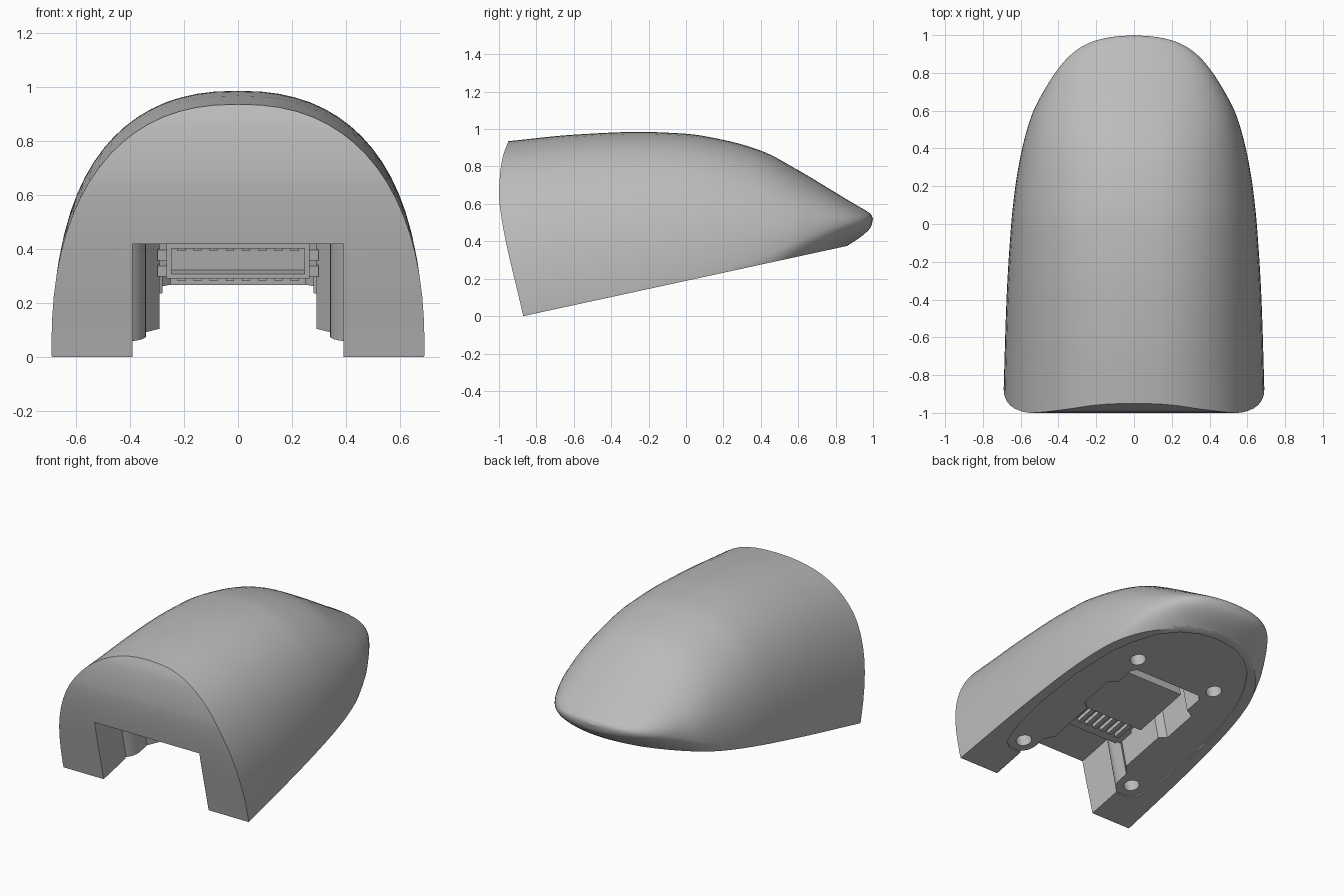
import bpy, bmesh, math
from mathutils import Matrix, Vector

old = bpy.data.objects.get("Cube")
if old:
    bpy.data.objects.remove(old, do_unlink=True)

grey = bpy.data.materials.new("plain grey")
grey.use_nodes = True
grey.diffuse_color = (0.5, 0.5, 0.5, 1)
grey.node_tree.nodes["Principled BSDF"].inputs["Base Color"].default_value = (0.5, 0.5, 0.5, 1)

# Frame lying on the sloping base: x across, v along the base, n into the body
TILT = math.atan2(0.375, 1.73)
BASE = Matrix.Translation((0, -0.87, 0)) @ Matrix.Rotation(TILT, 4, 'X')


def curve(table, t):
    """Smooth interpolation through (position, value) pairs."""
    n = len(table) - 1
    t = max(table[0][0], min(table[-1][0], t))
    i = max(k for k in range(n) if table[k][0] <= t)
    d = [(table[k + 1][1] - table[k][1]) / (table[k + 1][0] - table[k][0]) for k in range(n)]

    def slope(k):
        if k == 0 or k == n:
            return d[min(k, n - 1)]
        a, b = d[k - 1], d[k]
        return 2 * a * b / (a + b) if a * b > 0 else 0
    (t0, p0), (t1, p1) = table[i], table[i + 1]
    h = t1 - t0
    s = (t - t0) / h
    return (p0 * (2 * s**3 - 3 * s**2 + 1) + p1 * (3 * s**2 - 2 * s**3)
            + h * slope(i) * (s**3 - 2 * s**2 + s) + h * slope(i + 1) * (s**3 - s**2))


def finish(name, bm):
    bmesh.ops.recalc_face_normals(bm, faces=bm.faces)
    me = bpy.data.meshes.new(name)
    bm.to_mesh(me)
    bm.free()
    me.materials.append(grey)
    ob = bpy.data.objects.new(name, me)
    bpy.context.collection.objects.link(ob)
    return ob


def prism(bm, outline, n0, n1):
    """Extrude an (x, v) outline along n."""
    lo = [bm.verts.new(BASE @ Vector((x, v, n0))) for x, v in outline]
    hi = [bm.verts.new(BASE @ Vector((x, v, n1))) for x, v in outline]
    bm.faces.new(lo)
    bm.faces.new(hi)
    for i in range(len(lo)):
        j = (i + 1) % len(lo)
        bm.faces.new((lo[i], lo[j], hi[j], hi[i]))


def boxes(name, items):
    """One object from boxes given as x0, x1, v0, v1, n0, n1."""
    bm = bmesh.new()
    for x0, x1, v0, v1, n0, n1 in items:
        prism(bm, [(x0, v0), (x1, v0), (x1, v1), (x0, v1)], n0, n1)
    return finish(name, bm)


def mirrored(half):
    return half + [(-x, v) for x, v in reversed(half) if abs(x) > 1e-6]


def circle(cx, cv, r, a0=0, a1=360, steps=24):
    return [(cx + r * math.cos(math.radians(a0 + (a1 - a0) * k / steps)),
             cv + r * math.sin(math.radians(a0 + (a1 - a0) * k / steps))) for k in range(steps)]


# Side, plan and underside curves of the body along y
TOP = [(-0.95, 0.935), (-0.6, 0.97), (-0.25, 0.985), (0, 0.975), (0.2, 0.942), (0.4, 0.885),
       (0.6, 0.78), (0.8, 0.66), (0.9, 0.6), (0.96, 0.565), (0.99, 0.543), (1, 0.52)]
WIDTH = [(-0.87, 0.69), (-0.4, 0.675), (0, 0.65), (0.2, 0.628), (0.4, 0.592), (0.58, 0.54),
         (0.7, 0.48), (0.83, 0.395), (0.9, 0.33), (0.96, 0.235), (0.99, 0.12), (1, 0)]
WIDEST = [(-0.87, 0.02), (0.1, 0.23), (0.4, 0.315), (0.6, 0.40), (0.8, 0.48), (1, 0.52)]
UNDER = [(-0.87, -0.3), (0.1, -0.09), (0.4, 0.03), (0.6, 0.19), (0.7, 0.26), (0.8, 0.33),
         (0.86, 0.375), (0.9, 0.40), (0.96, 0.445), (0.99, 0.48), (1, 0.52)]
FRONT = [(0, -0.87), (0.55, -0.99), (0.65, -1.0), (0.75, -0.995), (0.85, -0.98), (0.935, -0.95)]
M, STATIONS = 72, 52


def section(y):
    w, zm, zt, zl = (curve(c, y) for c in (WIDTH, WIDEST, TOP, UNDER))
    e = 2 / (2.35 - 0.3 * max(0, min(1, y)))
    pts = []
    for j in range(M):
        a = 2 * math.pi * j / M
        c, s = math.cos(a), math.sin(a)
        p = e if s > 0 else 1
        x = math.copysign(abs(c) ** p, c) * w if abs(c) > 1e-9 else 0
        pts.append((x, y, zm + (zt - zm) * s ** p if s > 0 else zm + (zm - zl) * s))
    return pts


# Body: lofted sections, the first one bent to the curved front face
bm = bmesh.new()
first = [(x, curve(FRONT, z) if z > 0 else -0.87 - 0.217 * z, z) for x, _, z in section(-0.95)]
rings = [first] + [section(1 - 1.78 * (1 - k / STATIONS) ** 2) for k in range(STATIONS)]
rings = [[bm.verts.new(p) for p in r] for r in rings]
for a, b in zip(rings, rings[1:]):
    for j in range(M):
        bm.faces.new((a[j], a[(j + 1) % M], b[(j + 1) % M], b[j]))
tip = bm.verts.new((0, 1, 0.52))
for j in range(M):
    bm.faces.new((rings[-1][j], rings[-1][(j + 1) % M], tip))
for j in range(-M // 4, M // 4):
    quad = [rings[0][k % M] for k in (j, j + 1, M // 2 - j - 1, M // 2 - j)]
    bm.faces.new(list(dict.fromkeys(quad)))
# Slice off the sloping base
bmesh.ops.bisect_plane(bm, geom=bm.verts[:] + bm.edges[:] + bm.faces[:], dist=1e-5,
                       plane_co=(0, -0.87, 0), plane_no=BASE.to_3x3() @ Vector((0, 0, 1)),
                       clear_inner=True)
bmesh.ops.holes_fill(bm, edges=[e for e in bm.edges if e.is_boundary], sides=0)
body = finish("body_shell", bm)

# Shallow base panel recess
bm = bmesh.new()
prism(bm, mirrored([(0.3, 0.235), (0.48, 0.235), (0.53, 0.27), (0.555, 0.34), (0.575, 0.45),
                    (0.59, 0.7), (0.575, 1.0), (0.52, 1.28), (0.46, 1.43), (0.37, 1.57),
                    (0.26, 1.66), (0.14, 1.71), (0, 1.725)]), -0.1, 0.008)
panel_cut = finish("panel_cutter", bm)

# Front notch and cavity, leaving the round screw bosses standing
bm = bmesh.new()
half = [(0.39, -0.3)] + circle(0.44, 0.33, 0.1, 240, 165, 8)
half += [(0.34, 0.40), (0.29, 0.46), (0.29, 0.78), (0.34, 0.81), (0.34, 1.05), (0.28, 1.08),
         (0.28, 1.2), (0.25, 1.23)]
prism(bm, mirrored(half), -0.1, 0.43)
cavity_cut = finish("cavity_cutter", bm)

# Screw holes
bm = bmesh.new()
for side in (-1, 1):
    for x, v in ((0.44, 0.33), (0.31, 1.31)):
        prism(bm, circle(side * x, v, 0.05), -0.1, 0.2)
hole_cut = finish("screw_hole_cutter", bm)

bpy.context.view_layer.objects.active = body
for cutter in (panel_cut, cavity_cut, hole_cut):
    mod = body.modifiers.new("cut", 'BOOLEAN')
    mod.operation, mod.solver, mod.object = 'DIFFERENCE', 'EXACT', cutter
    bpy.ops.object.modifier_apply(modifier=mod.name)
    bpy.data.objects.remove(cutter, do_unlink=True)
bpy.ops.object.select_all(action='DESELECT')
body.select_set(True)
bpy.ops.object.shade_smooth_by_angle(angle=math.radians(30))

# Inner board, hanging block and connector
boxes("circuit_board", [(-0.285, 0.285, 0.43, 1.2, 0.335, 0.365)])
boxes("component_block", [(-0.25, 0.25, 0.68, 1.08, 0.125, 0.34)])
boxes("connector_housing", [
    (-0.265, 0.265, 0.43, 0.62, 0.205, 0.222), (-0.265, 0.265, 0.43, 0.62, 0.318, 0.336),
    (-0.265, -0.245, 0.43, 0.62, 0.215, 0.325), (0.245, 0.265, 0.43, 0.62, 0.215, 0.325),
    (-0.25, 0.25, 0.5, 0.62, 0.215, 0.325)])
boxes("connector_latches", [(s * 0.265 - 0.0, s * 0.297, 0.44, 0.56, n, n + 0.04)
                            for s in (-1, 1) for n in (0.21, 0.27)])
xs = [-0.21 + 0.06 * k for k in range(8)]
boxes("connector_contacts", [(x - 0.015, x + 0.015, 0.44, 0.51, 0.306, 0.319) for x in xs])
boxes("connector_leads", [(x - 0.015, x + 0.015, 0.5, 0.66, 0.18, 0.206) for x in xs]
      + [(x - 0.015, x + 0.015, 0.635, 0.66, 0.2, 0.34) for x in xs])
